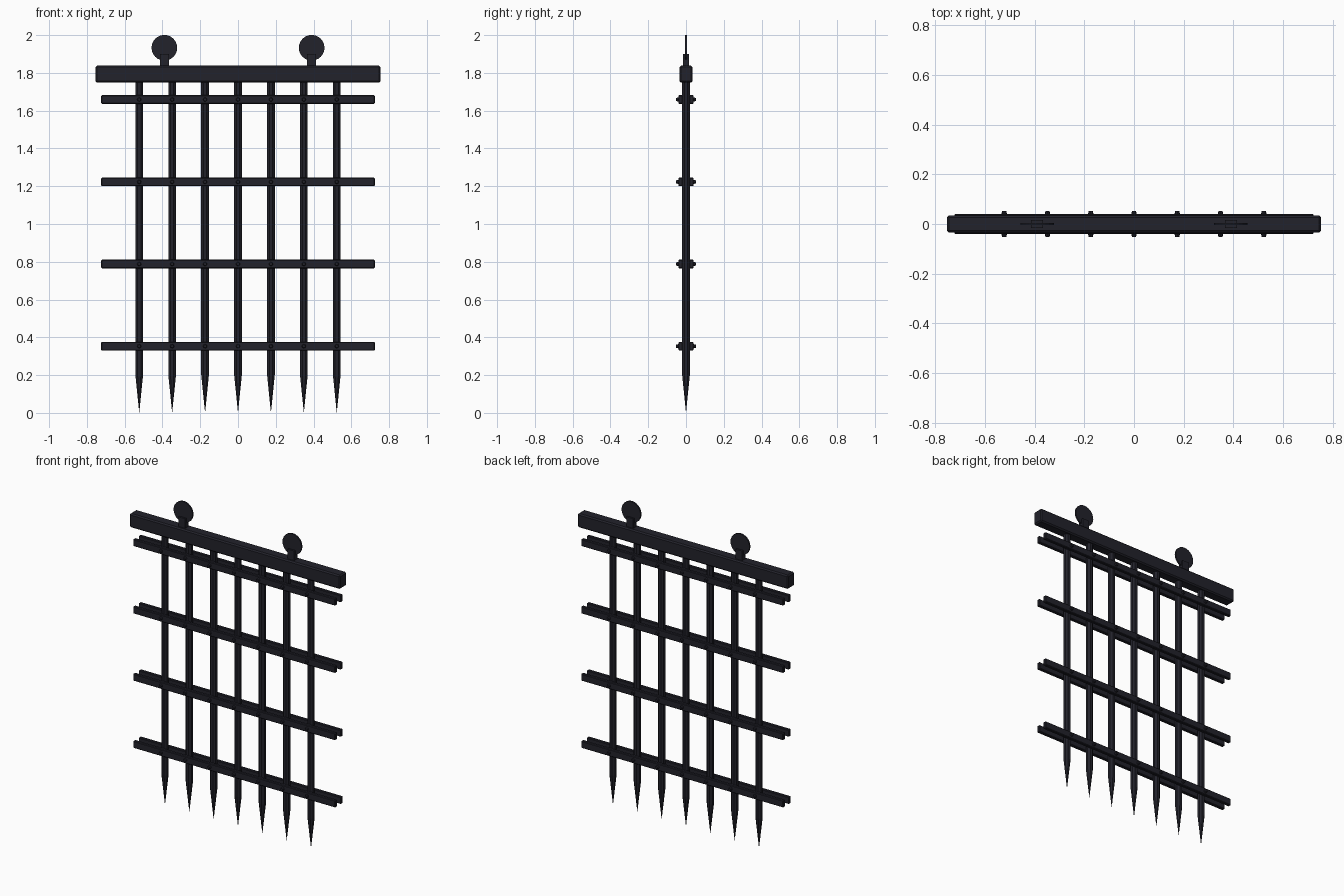
import bpy, math
from mathutils import Matrix

if "Cube" in bpy.data.objects:
    bpy.data.objects.remove(bpy.data.objects["Cube"])

iron = bpy.data.materials.new("dark iron")
iron.diffuse_color = (0.016, 0.016, 0.024, 1)
iron.use_nodes = True
iron.node_tree.nodes["Principled BSDF"].inputs["Base Color"].default_value = iron.diffuse_color


def finish(ob, name, bevel=0):
    ob.name = name
    ob.data.materials.append(iron)
    if bevel:
        m = ob.modifiers.new("bevel", "BEVEL")
        m.width, m.segments = bevel, 1
    return ob


def box(name, loc, size, bevel=0):
    bpy.ops.mesh.primitive_cube_add(size=1, location=loc)
    ob = bpy.context.object
    ob.data.transform(Matrix.Diagonal((*size, 1)))
    return finish(ob, name, bevel)


def cone(name, loc, r1, r2, depth, sides=8, rot=(0, 0, 0), turn=0.0):
    bpy.ops.mesh.primitive_cone_add(vertices=sides, radius1=r1, radius2=r2,
                                    depth=depth, location=loc, rotation=rot)
    ob = bpy.context.object
    ob.data.transform(Matrix.Rotation(turn, 4, 'Z'))
    return finish(ob, name)


BAR_X = [0.1743 * i for i in range(-3, 4)]
RAIL_Z = [0.353, 0.788, 1.223, 1.659]

# top beam
box("top_beam", (0, 0, 1.793), (1.508, 0.07, 0.09), 0.008)

# lifting lugs: short neck with a thin disc
for x in (-0.39, 0.39):
    box("lug_neck", (x, 0, 1.865), (0.048, 0.034, 0.07))
    cone("lug_disc", (x, 0, 1.933), 0.068, 0.068, 0.010, 24, (math.pi / 2, 0, 0))

# upright bars with spiked feet
for x in BAR_X:
    cone("upright_bar", (x, 0, 0.98), 0.022, 0.022, 1.56, 8, turn=math.pi / 8)
    cone("spike", (x, 0, 0.1), 0.0, 0.022, 0.2, 8, turn=math.pi / 8)

# paired cross rails in front of and behind the bars, riveted at each crossing
for z in RAIL_Z:
    for s in (-1, 1):
        box("cross_rail", (0, s * 0.029, z), (1.448, 0.022, 0.046), 0.004)
        for x in BAR_X:
            cone("rivet", (x, s * 0.045, z), 0.012, 0.008, 0.016, 8,
                 (-s * math.pi / 2, 0, 0))
